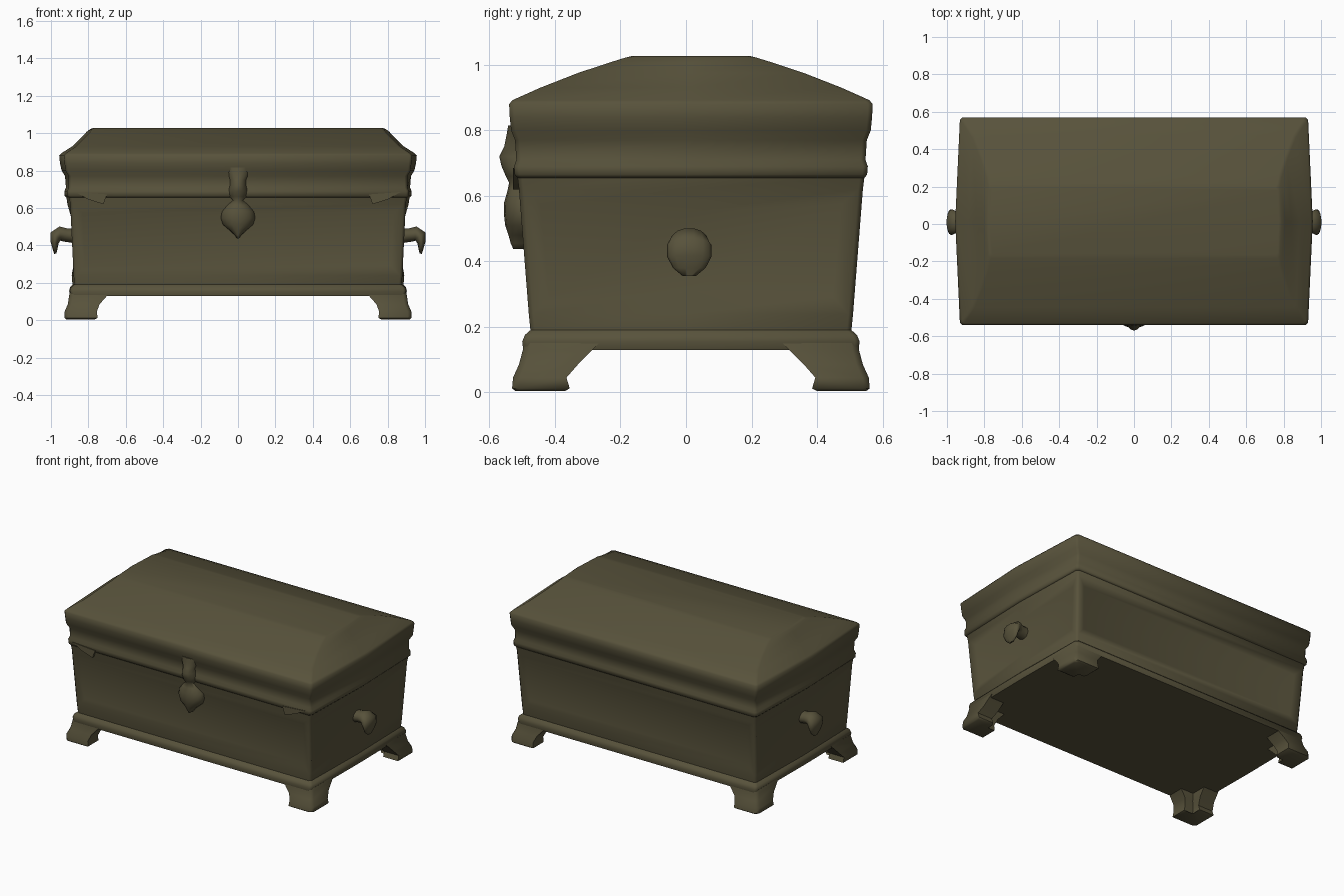
import bpy, bmesh, math
from mathutils import Vector

cube = bpy.data.objects.get("Cube")
if cube:
    bpy.data.objects.remove(cube, do_unlink=True)

bronze = bpy.data.materials.new("dark olive bronze")
bronze.use_nodes = True
COLOUR = (0.097, 0.085, 0.044, 1)
bronze.diffuse_color = COLOUR
shader = bronze.node_tree.nodes["Principled BSDF"]
shader.inputs["Base Color"].default_value = COLOUR
shader.inputs["Roughness"].default_value = 0.8

MID_Y = 0.015  # centre of the box in depth


def finish(name, bm, angle=50):
    bmesh.ops.recalc_face_normals(bm, faces=bm.faces)
    mesh = bpy.data.meshes.new(name)
    bm.to_mesh(mesh)
    bm.free()
    mesh.materials.append(bronze)
    ob = bpy.data.objects.new(name, mesh)
    bpy.context.collection.objects.link(ob)
    bpy.ops.object.select_all(action="DESELECT")
    ob.select_set(True)
    bpy.context.view_layer.objects.active = ob
    bpy.ops.object.shade_smooth_by_angle(angle=math.radians(angle))
    return ob


def loft(rings):
    """Skin a list of equal-length point rings and cap both ends."""
    bm = bmesh.new()
    loops = [[bm.verts.new(p) for p in ring] for ring in rings]
    n = len(loops[0])
    for a, b in zip(loops, loops[1:]):
        for i in range(n):
            j = (i + 1) % n
            bm.faces.new((a[i], a[j], b[j], b[i]))
    bm.faces.new(loops[0])
    bm.faces.new(loops[-1])
    bmesh.ops.recalc_face_normals(bm, faces=bm.faces)
    return bm


def box_ring(z, hx, hy, bulge=0.02, c=0.014):
    """Rectangle with chamfered corners and slightly bowed ends."""
    x = hx - bulge
    half = [(x - c, -hy), (x, -hy + c), (hx, 0), (x, hy - c), (x - c, hy)]
    pts = half + [(-px, -py) for px, py in half]
    return [(px, py + MID_Y, z) for px, py in pts]


# Plinth and tapering body, with a sunken panel on each side
body = loft([box_ring(*r) for r in (
    (0.13, 0.895, 0.512, 0.005), (0.155, 0.903, 0.515, 0.005),
    (0.175, 0.898, 0.507, 0.005), (0.19, 0.885, 0.49, 0.01),
    (0.24, 0.889, 0.495, 0.01), (0.62, 0.912, 0.525, 0.015),
    (0.66, 0.918, 0.53, 0.015))])
for axis in (Vector((1, 0, 0)), Vector((0, 1, 0))):
    for sign in (1, -1):
        panel = [f for f in body.faces
                 if f.normal.dot(axis * sign) > 0.9
                 and 0.3 < f.calc_center_median().z < 0.55]
        bmesh.ops.inset_region(body, faces=panel, thickness=0.07, depth=-0.016)
finish("chest_body", body)

# Lid: lower lip, hollow band, rounded rim and hipped arched roof
finish("lid", loft([box_ring(*r) for r in (
    (0.655, 0.918, 0.53, 0.015), (0.665, 0.928, 0.538, 0.015),
    (0.69, 0.928, 0.54, 0.015), (0.71, 0.92, 0.533, 0.015),
    (0.77, 0.925, 0.537, 0.02), (0.80, 0.943, 0.549),
    (0.84, 0.952, 0.553, 0.025), (0.88, 0.956, 0.555, 0.025),
    (0.892, 0.945, 0.545, 0.025), (0.93, 0.885, 0.46),
    (0.975, 0.84, 0.345), (1.008, 0.808, 0.245),
    (1.022, 0.79, 0.2, 0.01), (1.027, 0.775, 0.18, 0.005))]))

# Flared bracket feet at the four corners
FOOT = ((0.15, 0.898, 0.68, 0.51, 0.28), (0.13, 0.903, 0.70, 0.513, 0.30),
        (0.085, 0.91, 0.74, 0.525, 0.345), (0.045, 0.927, 0.755, 0.543, 0.38),
        (0.012, 0.927, 0.75, 0.546, 0.37), (0.004, 0.918, 0.765, 0.535, 0.385))
for sx, side in ((1, "left"), (-1, "right")):
    for sy, end in ((1, "back"), (-1, "front")):
        rings = []
        for z, xo, xi, yo, yi in FOOT:
            t, c = 0.11, 0.02
            outline = ((xo - c, yo), (xi, yo), (xi, yo - t), (xo - t, yo - t),
                       (xo - t, yi), (xo, yi), (xo, yo - c))
            rings.append([(sx * x, sy * y + MID_Y, z) for x, y in outline])
        finish(f"{end}_{side}_foot", loft(rings))

# Drooping leaf handles: x, z, half width, half thickness
HANDLE = ((0.87, 0.45, 0.045, 0.04), (0.92, 0.455, 0.045, 0.037),
          (0.95, 0.462, 0.058, 0.04), (0.972, 0.45, 0.068, 0.036),
          (0.98, 0.415, 0.068, 0.022), (0.978, 0.38, 0.05, 0.013),
          (0.977, 0.355, 0.02, 0.006))
for s, side in ((1, "left"), (-1, "right")):
    rings = []
    for i, (x, z, w, t) in enumerate(HANDLE):
        before, after = HANDLE[max(i - 1, 0)], HANDLE[min(i + 1, len(HANDLE) - 1)]
        way = Vector((after[0] - before[0], after[1] - before[1])).normalized()
        ring = []
        for k in range(14):
            a = math.tau * k / 14
            off = t * math.sin(a)
            ring.append((s * (x - way.y * off), 0.01 + w * math.cos(a),
                         z + way.x * off))
        rings.append(ring)
    finish(f"{side}_handle", loft(rings), 70)

# Front clasp: flared hasp over a heart-shaped lock. z, half width, front y
CLASP = ((0.815, 0.082, -0.543), (0.79, 0.07, -0.547), (0.75, 0.05, -0.555),
         (0.72, 0.047, -0.57), (0.69, 0.055, -0.563), (0.66, 0.052, -0.55),
         (0.64, 0.03, -0.54), (0.615, 0.06, -0.545), (0.58, 0.086, -0.555),
         (0.545, 0.092, -0.556), (0.51, 0.08, -0.552), (0.48, 0.045, -0.542),
         (0.455, 0.018, -0.535), (0.437, 0.006, -0.527))
BACK_Y = -0.49
finish("clasp", loft([[(w * math.cos(math.tau * k / 16),
                        BACK_Y + (front - BACK_Y) * math.sin(math.tau * k / 16),
                        z) for k in range(16)] for z, w, front in CLASP]), 70)

# Small pointed mounts under the lid lip at the front corners
for s, side in ((1, "left"), (-1, "right")):
    outline = ((0.87, 0.685), (0.70, 0.672), (0.72, 0.62), (0.80, 0.645))
    rings = [[(s * x, y, z) for x, z in outline] for y in (-0.49, -0.528)]
    finish(f"{side}_corner_mount", loft(rings))
